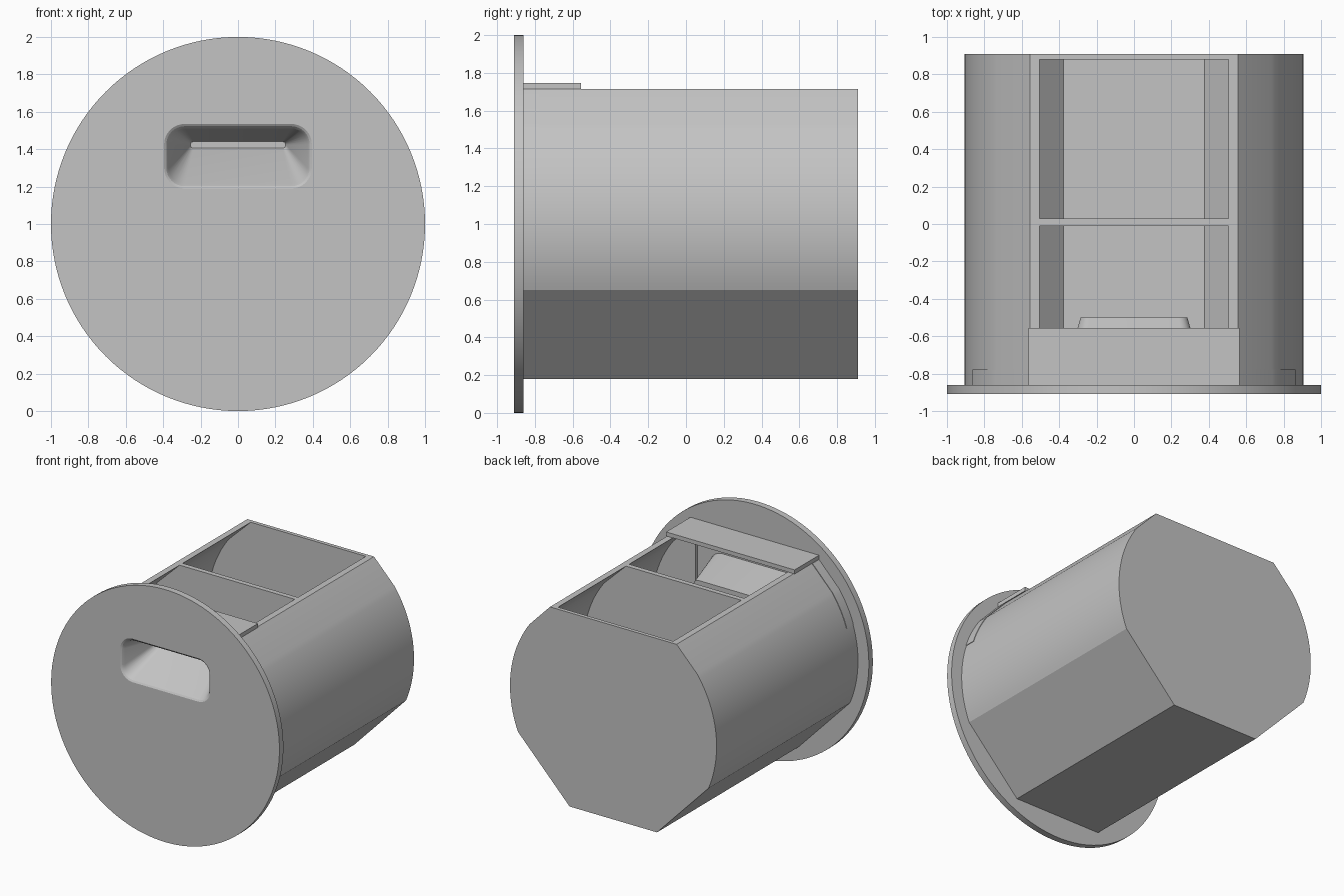
import bpy, bmesh
from math import sin, cos, asin, sqrt, pi, radians

cube = bpy.data.objects.get("Cube")
if cube:
    bpy.data.objects.remove(cube, do_unlink=True)

grey = bpy.data.materials.new("plain grey")
grey.use_nodes = True
grey.diffuse_color = (0.55, 0.55, 0.55, 1)
grey.node_tree.nodes["Principled BSDF"].inputs["Base Color"].default_value = (0.55, 0.55, 0.55, 1)

AXIS_Z = 1.0
FRONT, DISC_BACK, BACK = -0.91, -0.86, 0.91
RIM = 1.715


def loft(name, rings):
    """Closed solid through rings of (x, y, z) points."""
    bm = bmesh.new()
    loops = [[bm.verts.new(p) for p in ring] for ring in rings]
    n = len(loops[0])
    for a, b in zip(loops, loops[1:]):
        for i in range(n):
            j = (i + 1) % n
            bm.faces.new((a[i], a[j], b[j], b[i]))
    bm.faces.new(loops[0])
    bm.faces.new(loops[-1])
    bmesh.ops.recalc_face_normals(bm, faces=bm.faces)
    mesh = bpy.data.meshes.new(name)
    bm.to_mesh(mesh)
    bm.free()
    mesh.materials.append(grey)
    obj = bpy.data.objects.new(name, mesh)
    bpy.context.collection.objects.link(obj)
    return obj


def prism(name, profile, y0, y1):
    return loft(name, [[(x, y, z) for x, z in profile] for y in (y0, y1)])


def box(name, half_x, y0, y1, z0, z1):
    return prism(name, [(-half_x, z0), (half_x, z0), (half_x, z1), (-half_x, z1)], y0, y1)


def activate(obj):
    bpy.ops.object.select_all(action='DESELECT')
    obj.select_set(True)
    bpy.context.view_layer.objects.active = obj


def combine(obj, other, operation):
    mod = obj.modifiers.new("combine", 'BOOLEAN')
    mod.operation, mod.object, mod.solver = operation, other, 'EXACT'
    activate(obj)
    bpy.ops.object.modifier_apply(modifier=mod.name)
    bpy.data.objects.remove(other, do_unlink=True)


def smooth(obj):
    activate(obj)
    bpy.ops.object.shade_smooth_by_angle(angle=radians(20))


def arc(r, a0, a1, n):
    return [(r * cos(a0 + (a1 - a0) * i / n), AXIS_Z + r * sin(a0 + (a1 - a0) * i / n))
            for i in range(n + 1)]


def tub_profile(r, floor, top):
    """Round sides with a flat floor, sloped lower sides and a flat top."""
    at = lambda z: sqrt(r * r - (z - AXIS_Z) ** 2)
    side = [(at(floor), floor)]
    side += arc(r, asin(-0.35 / r), asin(0.53 / r), 24)
    side += [(at(RIM), RIM)]
    if top > RIM:
        side.append((at(RIM), top))
    return side + [(-x, z) for x, z in reversed(side)]


def slot_ring(y, half_x, z0, z1, r, grow=0.0):
    """Rounded rectangle facing the front."""
    half_x, z0, z1, r = half_x + grow, z0 - grow, z1 + grow, r + grow
    pts = []
    corners = [(half_x - r, z1 - r), (r - half_x, z1 - r),
               (r - half_x, z0 + r), (half_x - r, z0 + r)]
    for k, (cx, cz) in enumerate(corners):
        for i in range(9):
            a = (k + i / 8) * pi / 2
            pts.append((cx + r * cos(a), y, cz + r * sin(a)))
    return pts


# Tub with two compartments open at the top
tub = prism("tub", tub_profile(0.905, 0.18, RIM), DISC_BACK, BACK)
for y0, y1 in ((-0.83, -0.01), (0.03, 0.88)):
    combine(tub, prism("cutter", tub_profile(0.875, 0.21, 1.8), y0, y1), 'DIFFERENCE')
# Notch in the tub's front wall, making room for the handle cup
combine(tub, box("cutter", 0.5, -0.9, -0.8, 1.1, 1.8), 'DIFFERENCE')
smooth(tub)

# Round front plate with a tapering handle cup
disc = prism("front_disc", arc(1.0, 0, 2 * pi * 127 / 128, 127), FRONT, DISC_BACK)
mouth = (0.395, 1.19, 1.535, 0.11)
slit = (0.255, 1.405, 1.44, 0.017)
cup = loft("cup", [slot_ring(-0.875, *mouth), slot_ring(-0.50, *slit, grow=0.03)])
combine(disc, cup, 'UNION')
hollow = loft("cutter", [slot_ring(FRONT - 0.01, *mouth),
                         slot_ring(FRONT, *mouth),
                         slot_ring(-0.902, *mouth, grow=-0.012),
                         slot_ring(-0.885, *mouth, grow=-0.024),
                         slot_ring(-0.53, *slit)])
combine(disc, hollow, 'DIFFERENCE')
smooth(disc)

# Shelf bridging the opening behind the disc
box("top_shelf", 0.563, DISC_BACK, -0.555, RIM, 1.747)


# Thin collars hugging the tub's shoulders
def collar_edge(r):
    return arc(r, asin(0.28 / r), asin(0.53 / r), 8) + arc(r, asin(0.713 / r), 1, 0 + 1)[:1]


band = collar_edge(0.909) + collar_edge(0.89)[::-1]
for side, sign in (("left", 1), ("right", -1)):
    smooth(prism(side + "_collar", [(sign * x, z) for x, z in band], DISC_BACK, -0.778))
